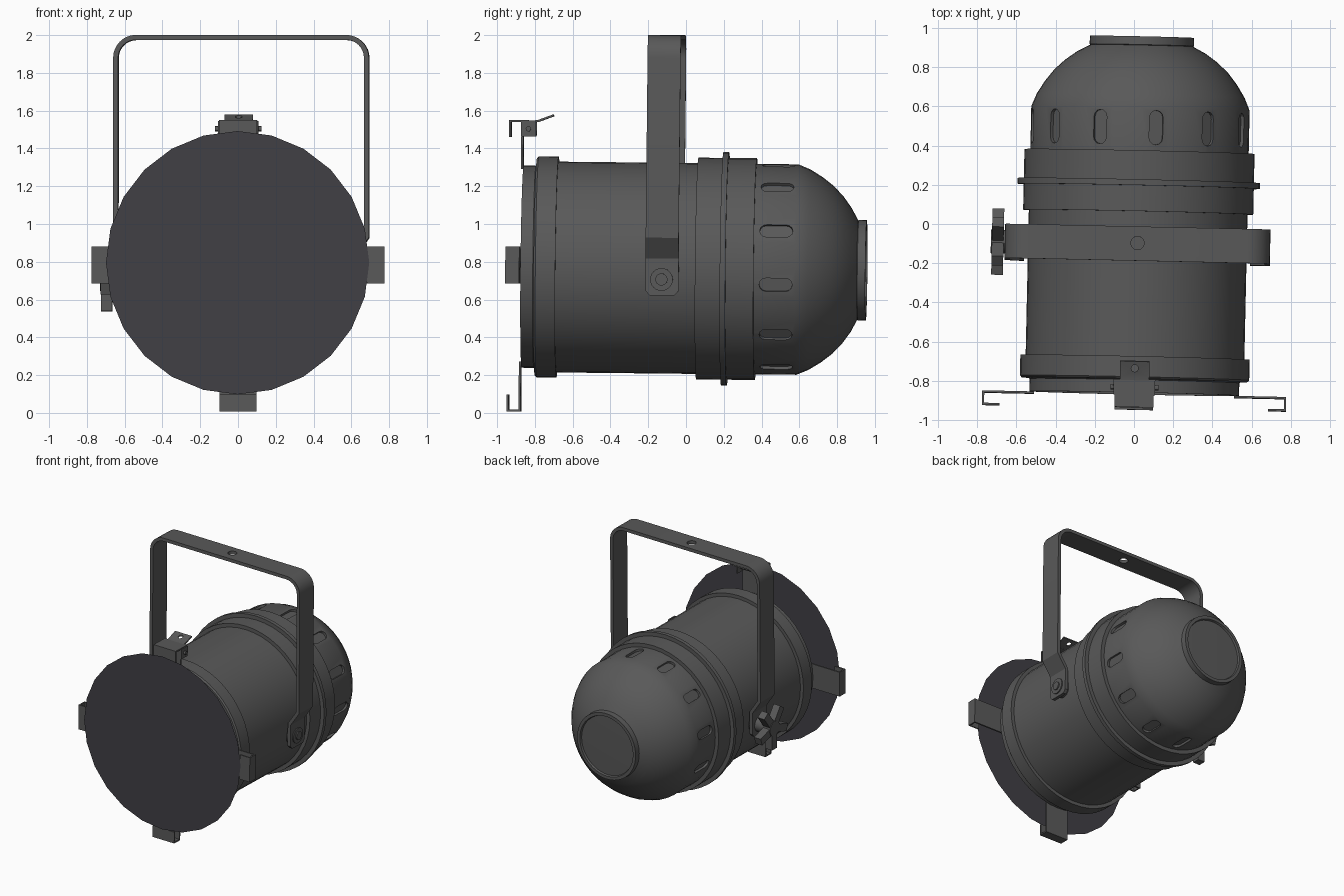
import bpy, bmesh, math
from mathutils import Matrix, Vector

if "Cube" in bpy.data.objects:
    bpy.data.objects.remove(bpy.data.objects["Cube"])

# The lamp axis is local y; the whole lamp sits slightly turned and nodded
FRAME = (Matrix.Translation((0.02, 0, 0.765))
         @ Matrix.Rotation(math.radians(-1.26), 4, 'Z')
         @ Matrix.Rotation(math.radians(-0.6), 4, 'X'))


def material(name, col):
    m = bpy.data.materials.new(name)
    m.diffuse_color = (*col, 1)
    m.use_nodes = True
    m.node_tree.nodes["Principled BSDF"].inputs["Base Color"].default_value = m.diffuse_color
    return m


DARK = material("dark_metal", (0.1, 0.1, 0.1))
GEL = material("filter", (0.052, 0.05, 0.06))


def finish(name, bm, mat=DARK):
    bmesh.ops.recalc_face_normals(bm, faces=bm.faces)
    me = bpy.data.meshes.new(name)
    bm.to_mesh(me)
    bm.free()
    ob = bpy.data.objects.new(name, me)
    bpy.context.collection.objects.link(ob)
    me.materials.append(mat)
    ob.matrix_world = FRAME
    return ob


def smooth(ob, angle=30):
    bpy.ops.object.select_all(action='DESELECT')
    ob.select_set(True)
    bpy.context.view_layer.objects.active = ob
    for m in list(ob.modifiers):
        bpy.ops.object.modifier_apply(modifier=m.name)
    bpy.ops.object.shade_smooth_by_angle(angle=math.radians(angle))


def cut(ob, cutter, angle=30):
    m = ob.modifiers.new("cut", 'BOOLEAN')
    m.object, m.operation, m.solver = cutter, 'DIFFERENCE', 'EXACT'
    cutter.hide_render = True
    smooth(ob, angle)
    bpy.data.objects.remove(cutter)


def revolve(name, prof, n=48):
    """Closed (y, r) profile spun around local y."""
    bm = bmesh.new()
    rings = []
    for y, r in prof:
        if r == 0:
            rings.append([bm.verts.new((0, y, 0))] * n)
        else:
            rings.append([bm.verts.new((r * math.cos(k * math.tau / n), y,
                                        r * math.sin(k * math.tau / n))) for k in range(n)])
    for i, a in enumerate(rings):
        b = rings[(i + 1) % len(rings)]
        for k in range(n):
            j = (k + 1) % n
            vs = list(dict.fromkeys((a[k], a[j], b[j], b[k])))
            if len(vs) > 2:
                bm.faces.new(vs)
    return finish(name, bm)


def ribbon(name, path, thick):
    """Bent sheet-metal strip: path of (centre, half-width vector)."""
    bm = bmesh.new()
    rows = [(bm.verts.new(c - s), bm.verts.new(c + s)) for c, s in path]
    for (a, b), (c, d) in zip(rows, rows[1:]):
        bm.faces.new((a, b, d, c))
    ob = finish(name, bm)
    m = ob.modifiers.new("thick", 'SOLIDIFY')
    m.thickness, m.offset, m.use_even_offset = thick, 0, True
    return ob


def add_cyl(bm, c, axis, r, depth, n=20):
    rot = Vector((0, 0, 1)).rotation_difference(Vector(axis)).to_matrix().to_4x4()
    bmesh.ops.create_cone(bm, cap_ends=True, segments=n, radius1=r, radius2=r,
                          depth=depth, matrix=Matrix.Translation(c) @ rot)


def add_box(bm, size, mat):
    bmesh.ops.create_cube(bm, size=1, matrix=mat @ Matrix.Diagonal((*size, 1)))


def cylinder(name, c, axis, r, depth, n=20):
    bm = bmesh.new()
    add_cyl(bm, c, axis, r, depth, n)
    return finish(name, bm)


# Barrel and clamp bands
smooth(revolve("barrel", [(-.865, .535), (-.8, .535), (-.79, .558), (.35, .558),
                          (.35, .535), (-.865, .52)]))
smooth(revolve("front_band", [(-.795, .575), (-.785, .585), (-.68, .585), (-.68, .55), (-.795, .53)]))
smooth(revolve("rear_band", [(.06, .55), (.06, .587), (.192, .587), (.192, .618), (.222, .618),
                             (.222, .587), (.37, .587), (.37, .55)]))

# Rear dome with ring collar
dome = revolve("rear_dome", [(.3, .52), (.3, .557), (.59, .557), (.655, .53), (.72, .49), (.78, .443),
                             (.83, .39), (.875, .328), (.91, .262), (.913, .267), (.955, .265),
                             (.955, .24), (.94, .235), (.945, 0), (.9, 0), (.885, .24),
                             (.8, .385), (.7, .47), (.6, .52)])

# Twelve vent slots sunk into the dome skirt
bm = bmesh.new()
for k in range(12):
    a = math.radians(21.5 + 30 * k)
    turn = Matrix.Rotation(-a, 4, 'Y')
    outline = []
    for end, start in ((.54, 0), (.435, 180)):
        for s in range(7):
            t = math.radians(start + 30 * s)
            # half circle bulging along +y, then along -y
            outline.append((end + .035 * math.sin(t), .035 * math.cos(t)))
    lo, hi = [[bm.verts.new(turn @ Vector((r, y, z))) for y, z in outline] for r in (.538, .62)]
    bm.faces.new(lo)
    bm.faces.new(hi)
    for i in range(len(lo)):
        j = (i + 1) % len(lo)
        bm.faces.new((lo[i], lo[j], hi[j], hi[i]))
cut(dome, finish("slot_cutter", bm))

# Filter disc: upright 24-sided sheet in front of the clips, not tilted
bm = bmesh.new()
bmesh.ops.create_circle(bm, cap_ends=True, segments=24, radius=.697,
                        matrix=Matrix.Rotation(math.pi / 2, 4, 'X'))
finish("filter_disc", bm, GEL).matrix_world = Matrix.Translation((-.002, -.96, .795))

# Filter clips: three fixed channels and one latch
ORIGIN = Vector((0, 0, .008))
for name, deg in (("right_clip", 0), ("left_clip", 180), ("bottom_clip", -90), ("top_clip", 90)):
    a = math.radians(deg)
    d = Vector((math.cos(a), 0, math.sin(a)))
    side = Vector((-d.z, 0, d.x)) * .098
    pts = [(.51, -.872), (.77, -.872), (.77, -.935), (.685, -.935)]
    if deg == 90:
        pts = [(.51, -.872), (.755, -.872)]
    smooth(ribbon(name, [(ORIGIN + d * r + Vector((0, y, 0)), side) for r, y in pts], .011))

# Top latch: hood, cheeks, pivot pin and pull tab
X = Vector((1, 0, 0))
smooth(ribbon("latch_hood", [(Vector((0, y, z)), X * .1) for y, z in
                             ((-.937, .685), (-.937, .77), (-.8, .77))], .011))
bm = bmesh.new()
for s in (-1, 1):
    add_box(bm, (.012, .08, .08), Matrix.Translation((s * .1, -.84, .73)))
finish("latch_cheeks", bm)
smooth(cylinder("latch_pin", (0, -.84, .73), (1, 0, 0), .014, .245, 12))
tab = ribbon("latch_tab", [(Vector((0, y, z)), X * .075) for y, z in
                           ((-.82, .768), (-.79, .772), (-.708, .803))], .011)
cut(tab, cylinder("tab_cutter", (0, -.745, .79), (0, 0, 1), .018, .2, 16))

# Yoke: flat bar bent over the top, joggled in at both feet
YC = -.113
half = [(.59, -.145, .065), (.59, -.12, .0875), (.59, .055, .0875), (.664, .165, .0875)]
for s in range(9):
    t = math.radians(90 * s / 8)
    half.append((.556 + .108 * math.cos(t), 1.113 + .108 * math.sin(t), .0875))
full = half + [(-x, z, w) for x, z, w in reversed(half)]
yoke = ribbon("yoke", [(Vector((x, YC, z)), Vector((0, w, 0))) for x, z, w in full], .026)
cut(yoke, cylinder("yoke_cutter", (0, YC + .003, 1.22), (0, 0, 1), .034, .2, 24), 20)

# Pivot bolts: spacer, washer, head
for name, s in (("right_pivot", 1), ("left_pivot", -1)):
    bm = bmesh.new()
    for x, r, dep in ((.565, .07, .05), (.605, .06, .012), (.61, .032, .02)):
        add_cyl(bm, (s * x, YC - .003, -.06), (1, 0, 0), r, dep, 24)
    smooth(finish(name, bm))

# Star knob on the left pivot
bm = bmesh.new()
KC = Matrix.Translation((-.713, YC + .008, -.06))
add_cyl(bm, KC.translation + Vector((.035, 0, 0)), (1, 0, 0), .06, .14, 20)
for k in range(5):
    add_box(bm, (.06, .06, .12), KC @ Matrix.Rotation(math.radians(72 * k + 36), 4, 'X')
            @ Matrix.Translation((0, 0, .108)))
smooth(finish("star_knob", bm))
